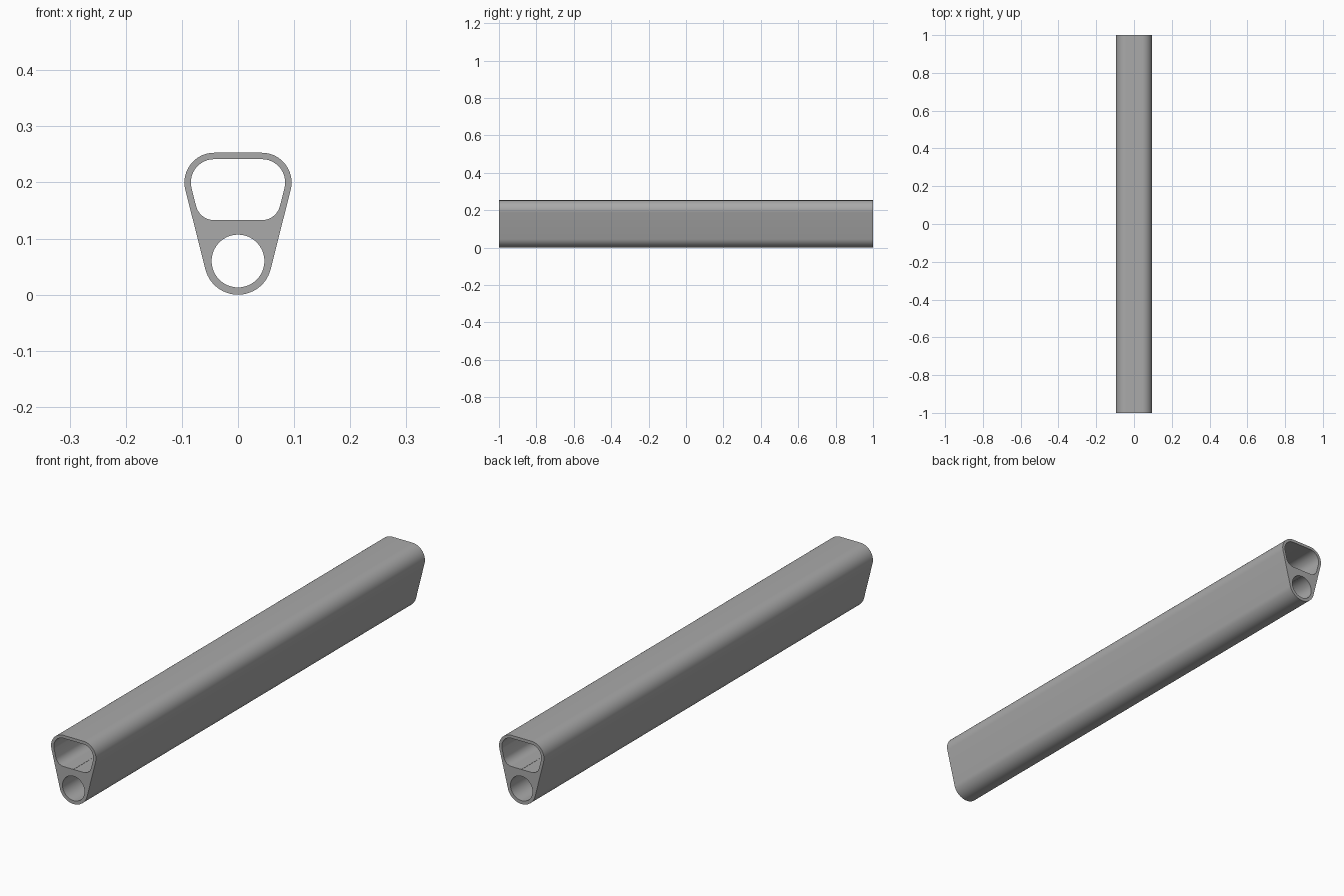
import bpy, bmesh, math

if "Cube" in bpy.data.objects:
    bpy.data.objects.remove(bpy.data.objects["Cube"])

HALF_LENGTH = 1.0
SLIT = 0.0004            # half width of the fine slit in the web
TILT = math.radians(-14.15)  # direction the sloped sides face


def arc(cx, cz, r, a0, a1, n):
    """Points on an arc from angle a0 to a1 (radians)."""
    return [(cx + r * math.cos(a0 + (a1 - a0) * i / n),
             cz + r * math.sin(a0 + (a1 - a0) * i / n)) for i in range(n + 1)]


up, down = math.pi / 2, -math.pi / 2

# Right half of the cross-section: outer skin, upper channel, slit, round bore
outer = arc(0, 0.06, 0.06, down, TILT, 14) + arc(0.0425, 0.2, 0.053, TILT, up, 18)
channel = arc(0.0425, 0.2, 0.0415, up, TILT, 18) + arc(0.0427, 0.166, 0.033, TILT, down, 14)
slit_angle = math.acos(SLIT / 0.047)
bore = arc(0, 0.06, 0.047, slit_angle, down, 32)
outline = (outer + [(0, 0.253), (0, 0.2415)] + channel + [(SLIT, 0.133)] + bore)
outline = [(0.0 if abs(x) < 1e-6 else x, z) for x, z in outline]

# Extrude the half section along y, leaving the centre plane open
bm = bmesh.new()
front = [bm.verts.new((x, -HALF_LENGTH, z)) for x, z in outline]
back = [bm.verts.new((x, HALF_LENGTH, z)) for x, z in outline]
bm.faces.new(front)
bm.faces.new(back[::-1])
for i in range(len(front)):
    j = (i + 1) % len(front)
    if front[i].co.x == 0 and front[j].co.x == 0:
        continue
    bm.faces.new((front[j], front[i], back[i], back[j]))
mesh = bpy.data.meshes.new("extruded_tube")
bm.to_mesh(mesh)
bm.free()

grey = bpy.data.materials.new("grey")
grey.diffuse_color = (0.4, 0.4, 0.4, 1)
grey.use_nodes = True
grey.node_tree.nodes["Principled BSDF"].inputs["Base Color"].default_value = grey.diffuse_color
mesh.materials.append(grey)

tube = bpy.data.objects.new("extruded_tube", mesh)
bpy.context.collection.objects.link(tube)
bpy.context.view_layer.objects.active = tube
tube.select_set(True)

# Mirror to the left half
mirror = tube.modifiers.new("mirror", 'MIRROR')
mirror.merge_threshold = 0.0001
bpy.ops.object.modifier_apply(modifier=mirror.name)
bpy.ops.object.shade_smooth_by_angle(angle=math.radians(30))
